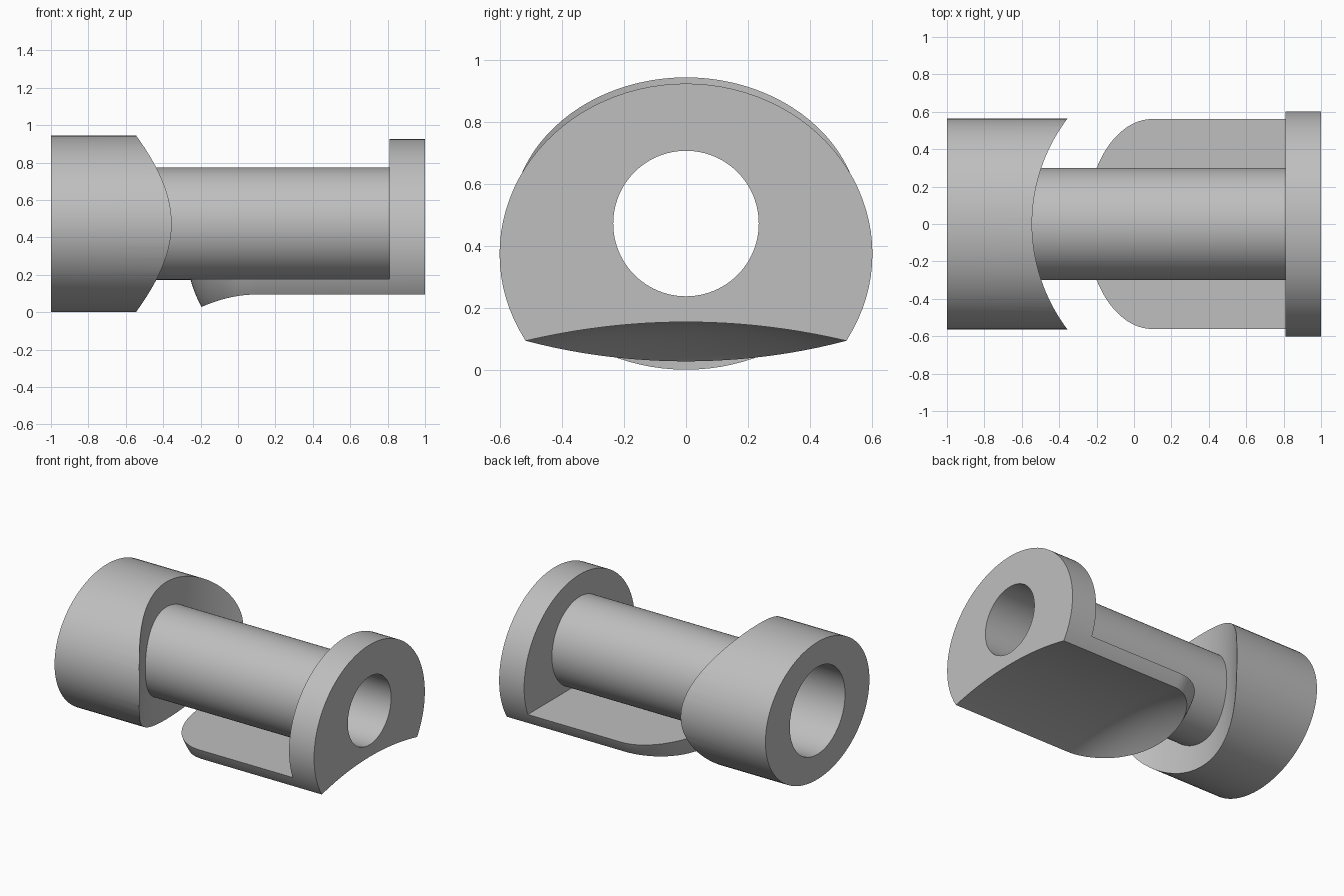
import bpy, bmesh, math

cube = bpy.data.objects.get("Cube")
if cube:
    bpy.data.objects.remove(cube, do_unlink=True)

SEG = 96
BORE_Z = 0.473      # height of the bore axis
FLANGE_Z = 0.375    # centre of the flange ellipse
START = 0.1         # where the tongue begins to round off

grey = bpy.data.materials.new("plain grey")
grey.use_nodes = True
colour = (0.52, 0.52, 0.52, 1)
grey.diffuse_color = colour
grey.node_tree.nodes["Principled BSDF"].inputs["Base Color"].default_value = colour


def loft(name, rings):
    """Closed solid through rings of points."""
    bm = bmesh.new()
    loops = [[bm.verts.new(p) for p in ring] for ring in rings]
    n = len(loops[0])
    for a, b in zip(loops, loops[1:]):
        for i in range(n):
            j = (i + 1) % n
            bm.faces.new((a[i], a[j], b[j], b[i]))
    bm.faces.new(loops[0])
    bm.faces.new(loops[-1])
    bmesh.ops.recalc_face_normals(bm, faces=bm.faces)
    mesh = bpy.data.meshes.new(name)
    bm.to_mesh(mesh)
    bm.free()
    obj = bpy.data.objects.new(name, mesh)
    bpy.context.collection.objects.link(obj)
    mesh.materials.append(grey)
    return obj


def oval(x, ry, rz, cz):
    steps = [math.tau * i / SEG for i in range(SEG)]
    return [(x, ry * math.cos(t), cz + rz * math.sin(t)) for t in steps]


def rod(name, x0, x1, ry, rz, cz=BORE_Z):
    return loft(name, [oval(x0, ry, rz, cz), oval(x1, ry, rz, cz)])


def cut(obj, cutter):
    """Subtract the cutter, then remove it."""
    cutter.hide_render = True
    mod = obj.modifiers.new("cut", 'BOOLEAN')
    mod.operation, mod.solver, mod.object = 'DIFFERENCE', 'EXACT', cutter
    bpy.context.view_layer.objects.active = obj
    bpy.ops.object.modifier_apply(modifier=mod.name)
    bpy.data.objects.remove(cutter, do_unlink=True)


# Collar with a concave inner end and a wide bore
collar = rod("collar", -1, -0.3, 0.565, 0.472)
radius = 0.935
scoop = [[(-0.545 + radius + radius * math.cos(math.tau * i / 192),
           radius * math.sin(math.tau * i / 192), z) for i in range(192)]
         for z in (-0.5, 1.5)]
cut(collar, loft("scoop_cutter", scoop))
cut(collar, rod("collar_bore_cutter", -1.2, 0, 0.3, 0.3))

# Tube between collar and flange
tube = rod("tube", -0.56, 0.83, 0.3, 0.3)
cut(tube, rod("tube_bore_cutter", -2, 2, 0.235, 0.235))

# Flange and tongue share one oval body with a rounded end
rings = []
for i in range(33):
    a = math.radians(1 + 89 * i / 32)
    s = math.sin(a)
    rings.append(oval(START - 0.38 * math.cos(a), 0.602 * s, 0.55 * s, FLANGE_Z))
rings.append(oval(1, 0.602, 0.55, FLANGE_Z))
flange = loft("flange_and_tongue", rings)

# Clear the space above the tongue
clear = [[(x, -1, 0.177), (x, 1, 0.177), (x, 1, 2), (x, -1, 2)] for x in (-1, 0.81)]
cut(flange, loft("clearance_cutter", clear))

# Hollow underside, dipping toward the rounded end
under = []
for x in [-0.4 + 0.5 * i / 30 for i in range(31)] + [1.2]:
    drop = 0.127 * (max(0, START - x) / 0.295) ** 2
    ys = [-0.8 + 1.6 * j / 40 for j in range(41)]
    arc = [(x, y, 0.155 - drop - 0.06 * (y / 0.515) ** 2) for y in ys]
    under.append(arc + [(x, 0.8, -1), (x, -0.8, -1)])
cut(flange, loft("underside_cutter", under))
cut(flange, rod("flange_bore_cutter", 0.5, 2, 0.235, 0.235))

# Smooth curved walls, sharp rims
bpy.ops.object.select_all(action='DESELECT')
for obj in (collar, tube, flange):
    obj.select_set(True)
bpy.context.view_layer.objects.active = flange
bpy.ops.object.shade_smooth_by_angle(angle=math.radians(30))
